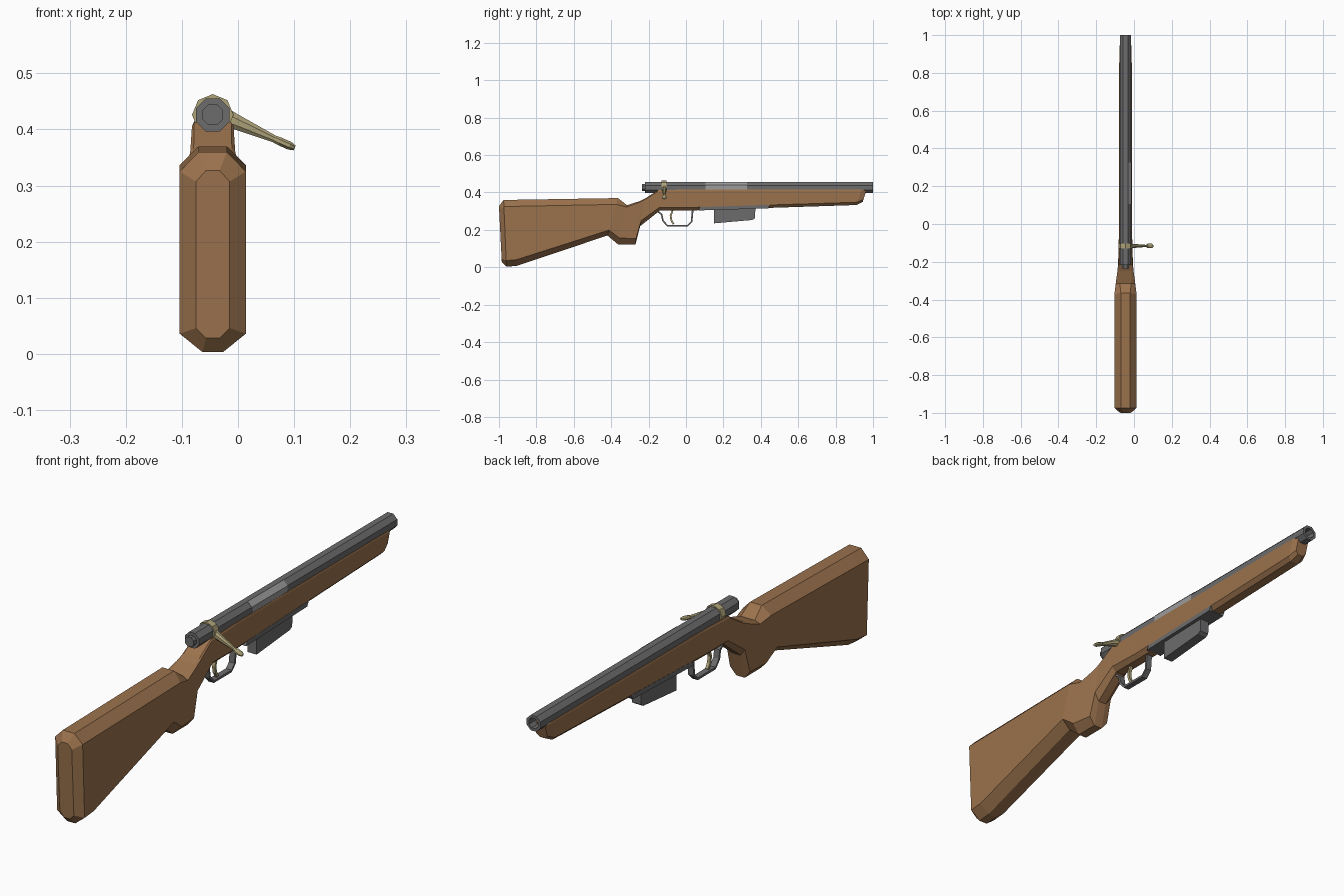
import bpy, bmesh, math
from mathutils import Vector

if "Cube" in bpy.data.objects:
    bpy.data.objects.remove(bpy.data.objects["Cube"])

CX, BZ = -0.045, 0.426  # rifle centre line and barrel height


def material(name, rgb):
    m = bpy.data.materials.new(name)
    m.diffuse_color = (*rgb, 1)
    m.use_nodes = True
    m.node_tree.nodes["Principled BSDF"].inputs["Base Color"].default_value = m.diffuse_color
    return m


WOOD = material("wood", (0.33, 0.17, 0.075))
STEEL = material("dark_steel", (0.15, 0.15, 0.155))
LIGHT = material("light_steel", (0.33, 0.33, 0.33))
BRASS = material("brass", (0.42, 0.36, 0.19))


def loft(name, rings, mat):
    """Skin a list of equal-sized point rings and cap both ends."""
    bm = bmesh.new()
    loops = [[bm.verts.new(p) for p in ring] for ring in rings]
    n = len(loops[0])
    for a, b in zip(loops, loops[1:]):
        for i in range(n):
            j = (i + 1) % n
            bm.faces.new((a[i], a[j], b[j], b[i]))
    bm.faces.new(loops[0])
    bm.faces.new(loops[-1][::-1])
    bmesh.ops.recalc_face_normals(bm, faces=bm.faces)
    me = bpy.data.meshes.new(name)
    bm.to_mesh(me)
    bm.free()
    me.materials.append(mat)
    ob = bpy.data.objects.new(name, me)
    bpy.context.collection.objects.link(ob)
    return ob


def section(top, bottom, w, nt, nb, ct, cb):
    """Eight-sided stock section: half width w, narrowed ends, chamfer depths."""
    t, b = Vector((CX, *top)), Vector((CX, *bottom))
    d = (b - t).normalized()
    half = [(t, nt), (t + d * ct, w), (b - d * cb, w), (b, nb)]
    right = [p + Vector((h, 0, 0)) for p, h in half]
    left = [p - Vector((h, 0, 0)) for p, h in reversed(half)]
    return right + left


def circle(y, r, phase=0.5, n=8):
    return [(CX + r * math.cos((i + phase) * math.tau / n), y,
             BZ + r * math.sin((i + phase) * math.tau / n)) for i in range(n)]


def prism(name, profile, half, mat):
    return loft(name, [[(CX + s * half, y, z) for y, z in profile] for s in (-1, 1)], mat)


def ribbon(name, path, half, thick, mat):
    pts = [Vector((CX, y, z)) for y, z in path]
    rings = []
    for i, p in enumerate(pts):
        t = (pts[min(i + 1, len(pts) - 1)] - pts[max(i - 1, 0)]).normalized()
        nrm = Vector((0, -t.z, t.y)) * thick / 2
        x = Vector((half, 0, 0))
        rings.append([p + x + nrm, p - x + nrm, p - x - nrm, p + x - nrm])
    return loft(name, rings, mat)


# Wooden stock, butt to fore-end
loft("stock", [section(*s) for s in (
    ((-1.0, .327), (-.985, .028), .03, .012, .012, .02, .018),
    ((-.975, .36), (-.96, .003), .059, .025, .018, .035, .033),
    ((-.91, .361), (-.905, .008), .059, .025, .018, .035, .033),
    ((-.364, .37), (-.42, .17), .059, .025, .018, .035, .03),
    ((-.315, .332), (-.364, .123), .052, .03, .018, .01, .035),
    ((-.25, .353), (-.27, .123), .043, .033, .018, .006, .03),
    ((-.22, .367), (-.245, .22), .040, .034, .018, .006, .03),
    ((-.15, .412), (-.14, .303), .037, .033, .018, .006, .018),
    ((.0, .416), (.0, .303), .034, .032, .018, .006, .016),
    ((.94, .416), (.91, .333), .033, .031, .018, .006, .016),
    ((.965, .414), (.945, .35), .024, .022, .012, .006, .014))], WOOD)

# Barrel with hollow muzzle and stepped rear end
loft("barrel", [circle(y, r) for y, r in (
    (-.235, .02), (-.218, .02), (-.218, .032), (1, .032), (1, .021), (.92, .021))], STEEL)

# Ejection port cover: right and upper right barrel facets
port = []
for y in (.105, .325):
    outer, inner = circle(y, .0335), circle(y, .028)
    port.append([outer[k] for k in (-1, 0, 1)] + [inner[k] for k in (1, 0, -1)])
loft("ejection_port", port, LIGHT)

# Bolt collar, handle and knob
loft("bolt_collar", [circle(y, .037, 0) for y in (-.13, -.103)], BRASS)
a, b = Vector((-.03, -.116, .425)), Vector((.101, -.116, .367))
u = (b - a).normalized()
v = Vector((-u.z, 0, u.x))
rings = []
for f, ry, rv in ((0, .012, .019), (.18, .012, .015), (.72, .006, .007),
                  (.80, .013, .008), (.93, .013, .008), (1, .007, .005)):
    c = a.lerp(b, f)
    rings.append([c + v * rv * math.sin(i * math.tau / 8 + .39)
                  + Vector((0, ry * math.cos(i * math.tau / 8 + .39), 0)) for i in range(8)])
loft("bolt_handle", rings, BRASS)

# Floor plate and magazine
prism("floor_plate", [(.065, .304), (.44, .315), (.45, .334), (.075, .322)], .0345, STEEL)
prism("magazine", [(.15, .235), (.355, .253), (.368, .262), (.372, .325), (.15, .325)], .02, STEEL)

# Trigger guard and trigger
ribbon("trigger_guard", [(-.16, .305), (-.13, .283), (-.124, .25), (-.1, .223), (.008, .223),
                         (.03, .245), (.036, .31)], .012, .009, STEEL)
ribbon("trigger", [(-.07, .31), (-.082, .275), (-.078, .25), (-.066, .23)], .006, .01, BRASS)
